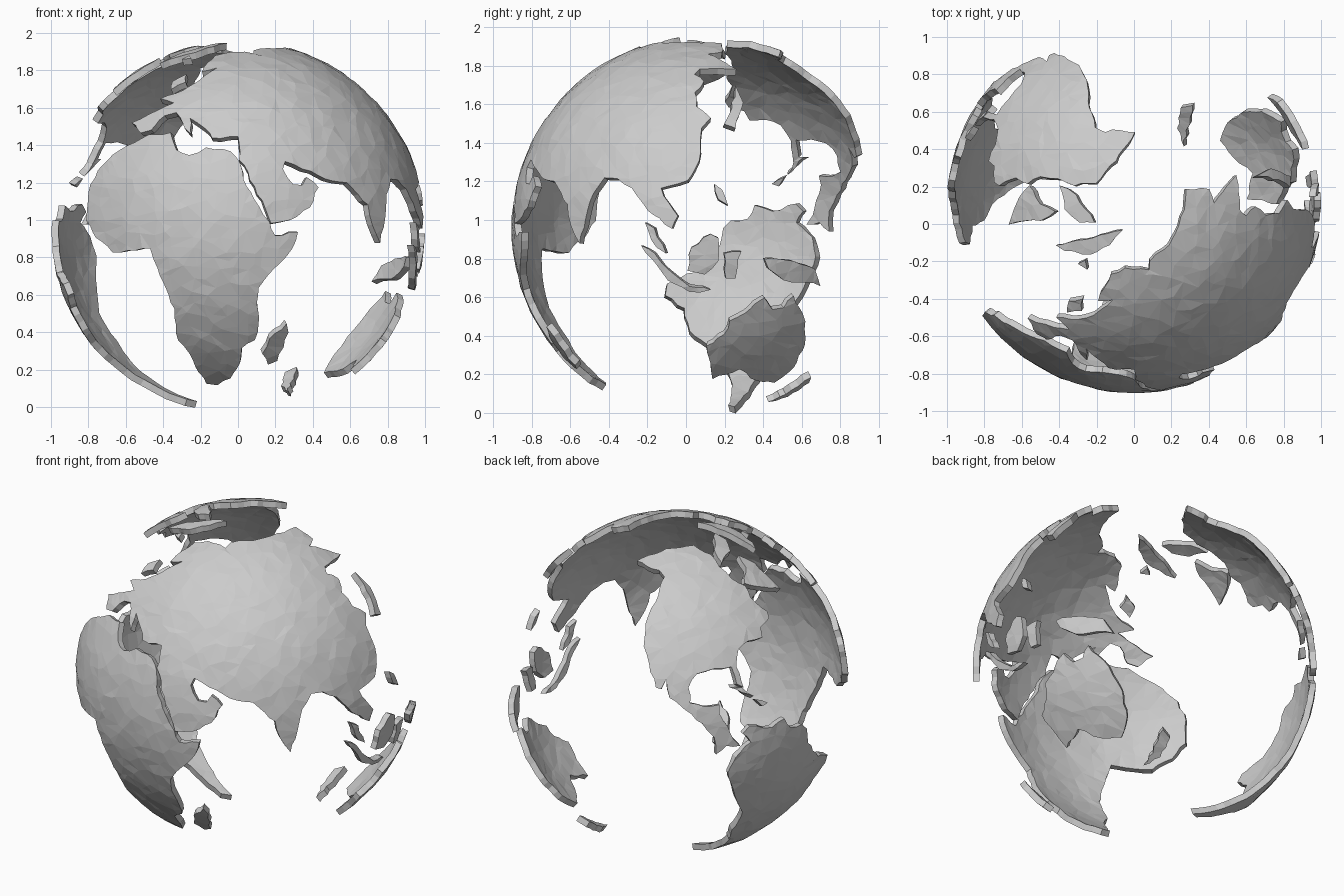
import bpy
import bmesh
import math
import random
from mathutils import Vector, Matrix, geometry

random.seed(4)
cube = bpy.data.objects.get("Cube")
if cube:
    bpy.data.objects.remove(cube, do_unlink=True)

CENTRE = Vector((0, 0.097, 0.957))
THICKNESS = 0.037
SPACING = 0.045

stone = bpy.data.materials.new("pale grey")
stone.use_nodes = True
GREY = (0.6, 0.6, 0.6, 1)
stone.diffuse_color = GREY
stone.node_tree.nodes["Principled BSDF"].inputs["Base Color"].default_value = GREY


def facing(turn, tilt):
    """Axes right, up and outward of a disc that faces the given direction."""
    a, e = math.radians(turn), math.radians(tilt)
    level = Vector((math.sin(a), -math.cos(a), 0))
    right = Vector((math.cos(a), math.sin(a), 0))
    outward = level * math.cos(e) + Vector((0, 0, math.sin(e)))
    return Matrix((right, outward.cross(right), outward)).transposed()


FRONT = facing(0, 0)
RIGHT = facing(90, 0)
LEFT = facing(270, 0)
TOP = facing(0, 90)
ASIA_SIDE = facing(35, 25)
AMERICA_SIDE = facing(215, 24)


def flatten(x, y):
    """Disc position to an equal-area flat map."""
    rho = min(math.hypot(x, y), 0.995)
    stretch = 2 * math.sin(math.asin(rho) / 2) / max(math.hypot(x, y), 1e-6)
    return Vector((x * stretch, y * stretch))


def wrap(p):
    """Equal-area flat map back to the unit sphere."""
    q = p.length_squared
    k = math.sqrt(max(0, 1 - q / 4))
    return Vector((p.x * k, p.y * k, 1 - q / 2))


def coastline(points):
    """Split the outline into short, slightly ragged steps."""
    corners = [flatten(x / 100, y / 100) for x, y in points]
    coast = []
    for a, b in zip(corners, corners[1:] + corners[:1]):
        steps = max(1, round((b - a).length / SPACING))
        side = Vector((a.y - b.y, b.x - a.x)).normalized()
        coast.append(a)
        for i in range(1, steps):
            coast.append(a.lerp(b, i / steps) + side * random.uniform(-0.008, 0.008))
    return coast


def scatter(coast):
    """Evenly spread interior points, kept away from the coast."""
    lo = [min(p[i] for p in coast) for i in (0, 1)]
    hi = [max(p[i] for p in coast) for i in (0, 1)]
    step = SPACING * 1.5
    spread = []
    for i in range(int((hi[0] - lo[0]) / step) + 1):
        for j in range(int((hi[1] - lo[1]) / step) + 1):
            p = Vector((lo[0] + (i + random.random()) * step,
                        lo[1] + (j + random.random()) * step))
            if all((p - c).length > SPACING * 0.6 for c in coast + spread):
                spread.append(p)
    return spread


def land(name, axes, points):
    """One shell of land, outlined on the disc, in hundredths of the radius."""
    coast = coastline(points)
    flat, _, faces, *_ = geometry.delaunay_2d_cdt(
        coast + scatter(coast), [], [list(range(len(coast)))], 1, 1e-5)
    bm = bmesh.new()
    verts = [bm.verts.new(axes @ wrap(p) * random.uniform(0.998, 1.004)) for p in flat]
    for f in faces:
        bm.faces.new([verts[i] for i in f])
    bmesh.ops.delete(bm, geom=[v for v in bm.verts if not v.link_faces], context='VERTS')
    bm.normal_update()
    for f in bm.faces:
        if f.normal.dot(f.calc_center_median()) < 0:
            f.normal_flip()
    mesh = bpy.data.meshes.new(name)
    bm.to_mesh(mesh)
    bm.free()
    mesh.materials.append(stone)
    obj = bpy.data.objects.new(name, mesh)
    obj.location = CENTRE
    bpy.context.collection.objects.link(obj)
    shell = obj.modifiers.new("shell", 'SOLIDIFY')
    shell.thickness = THICKNESS
    shell.offset = -1


# Southern front continent and its island
land("africa", FRONT, [
    (-48, 50), (-36, 51), (-33, 42), (-26, 39), (-17, 43), (-4, 41), (1, 35),
    (3, 26), (11, 12), (17, 3), (20, -4), (32, -2), (29, -11), (20, -21),
    (11, -32), (10, -40), (11, -51), (9, -60), (2, -64), (1, -72), (-4, -80),
    (-11, -84), (-17, -83), (-26, -67), (-32, -60), (-34, -43), (-40, -29),
    (-45, -17), (-47, -11), (-55, -12), (-67, -13), (-76, -5), (-81, 4),
    (-80, 19), (-75, 31), (-67, 39), (-59, 44)])
land("madagascar", FRONT, [
    (26, -51), (27, -56), (21, -71), (16, -73), (13, -67), (17, -59)])

# Great northern continent: west and north coast, east coast, south coast
land("eurasia", ASIA_SIDE, [
    (-82, 35), (-81, 44), (-72, 45), (-66, 46), (-68, 52), (-59, 53), (-51, 56),
    (-46, 59), (-38, 63), (-45, 63), (-38, 69), (-31, 74), (-23, 75), (-13, 71),
    (-10, 74), (0, 75), (10, 77), (21, 80), (28, 83), (38, 76), (36, 72),
    (54, 67), (45, 60), (46, 56), (53, 53), (55, 45), (61, 37), (69, 33),
    (69, 26), (74, 13), (75, 3), (74, -4), (65, -12), (69, -18), (73, -23),
    (71, -30), (66, -27), (61, -25), (52, -16), (44, -13), (37, -14),
    (32, -23), (29, -36), (25, -48), (19, -40), (16, -30), (10, -25), (3, -19),
    (-6, -18), (-18, -12), (-31, -5), (-33, -9), (-29, -18), (-24, -19),
    (-21, -15), (-15, -21), (-21, -31), (-32, -36), (-42, -36), (-53, 1),
    (-51, 8), (-50, 14), (-61, 17), (-62, 24), (-65, 33), (-68, 23), (-69, 28),
    (-68, 39), (-72, 40), (-79, 34)])
land("british_isles", ASIA_SIDE, [(-62, 56), (-58, 62), (-51, 64), (-55, 58)])

# Northern back continent and islands around it
land("north_america", AMERICA_SIDE, [
    (-23, 71), (-6, 78), (10, 80), (20, 75), (25, 68), (32, 61), (40, 57),
    (43, 50), (53, 42), (54, 38), (49, 33), (50, 27), (42, 25), (36, 20),
    (35, 10), (39, -2), (35, 0), (32, 10), (22, 9), (12, 6), (7, -2), (8, -11),
    (16, -13), (25, -12), (25, -17), (30, -25), (33, -32), (37, -36), (29, -36),
    (23, -41), (22, -31), (15, -23), (5, -15), (-4, -8), (-6, 3), (-9, -3),
    (-12, -2), (-16, 12), (-19, 22), (-18, 35), (-12, 48), (-7, 62), (-10, 66),
    (-17, 68)])
land("cuba", AMERICA_SIDE, [(31, -2), (38, -2), (45, -7), (38, -5)])
land("hispaniola", AMERICA_SIDE, [(46, -9), (53, -11), (50, -13)])
land("baffin_island", TOP, [
    (-67, -10), (-63, 1), (-56, 11), (-50, 1), (-42, -3), (-50, -8), (-58, -8)])
land("arctic_island", TOP, [(-40, 11), (-31, 6), (-21, -9), (-29, -9), (-37, -2)])
land("greenland", TOP, [
    (-42, -21), (-26, -18), (-6, -13), (-13, -21), (-23, -26), (-37, -24)])
land("svalbard", TOP, [(-30, -31), (-26, -29), (-25, -34)])

# Southern left continent
land("south_america", LEFT, [
    (-49, 13), (-53, 9), (-49, 3), (-57, -5), (-60, -15), (-53, -32), (-43, -47),
    (-40, -62), (-30, -77), (-21, -90), (-16, -96), (-13, -95), (-15, -84),
    (-11, -75), (-4, -66), (-1, -62), (8, -55), (11, -43), (21, -36), (20, -30),
    (5, -24), (-8, -10), (-10, 0), (-14, 4), (-23, 5), (-27, 12), (-36, 9)])

# Southern right continent and the eastern islands
land("australia", RIGHT, [
    (1, -61), (10, -55), (13, -48), (21, -44), (26, -39), (31, -36), (35, -42),
    (41, -41), (46, -35), (49, -41), (52, -48), (52, -60), (46, -72), (36, -80),
    (27, -79), (18, -73), (4, -78), (3, -70)])
land("new_zealand", RIGHT, [
    (33, -90), (42, -86), (52, -79), (55, -77), (54, -80), (43, -87)])
land("new_guinea", RIGHT, [
    (31, -16), (39, -16), (46, -17), (57, -21), (60, -30), (52, -28), (41, -27),
    (33, -21)])
land("borneo", RIGHT, [(-9, -22), (-7, -10), (3, -3), (7, -5), (7, -17), (0, -24)])
land("sulawesi", RIGHT, [(10, -13), (19, -12), (17, -20), (16, -26), (11, -26)])
land("java", RIGHT, [
    (-33, -9), (-26, -13), (-17, -23), (-8, -30), (3, -32), (-8, -33), (-19, -27)])
land("sumatra", RIGHT, [(-31, 3), (-26, 0), (-20, -13), (-25, -10)])
land("philippines", RIGHT, [(5, 23), (9, 20), (12, 12), (7, 15)])
land("japan", RIGHT, [(16, 74), (20, 65), (16, 52), (10, 54), (14, 62)])
